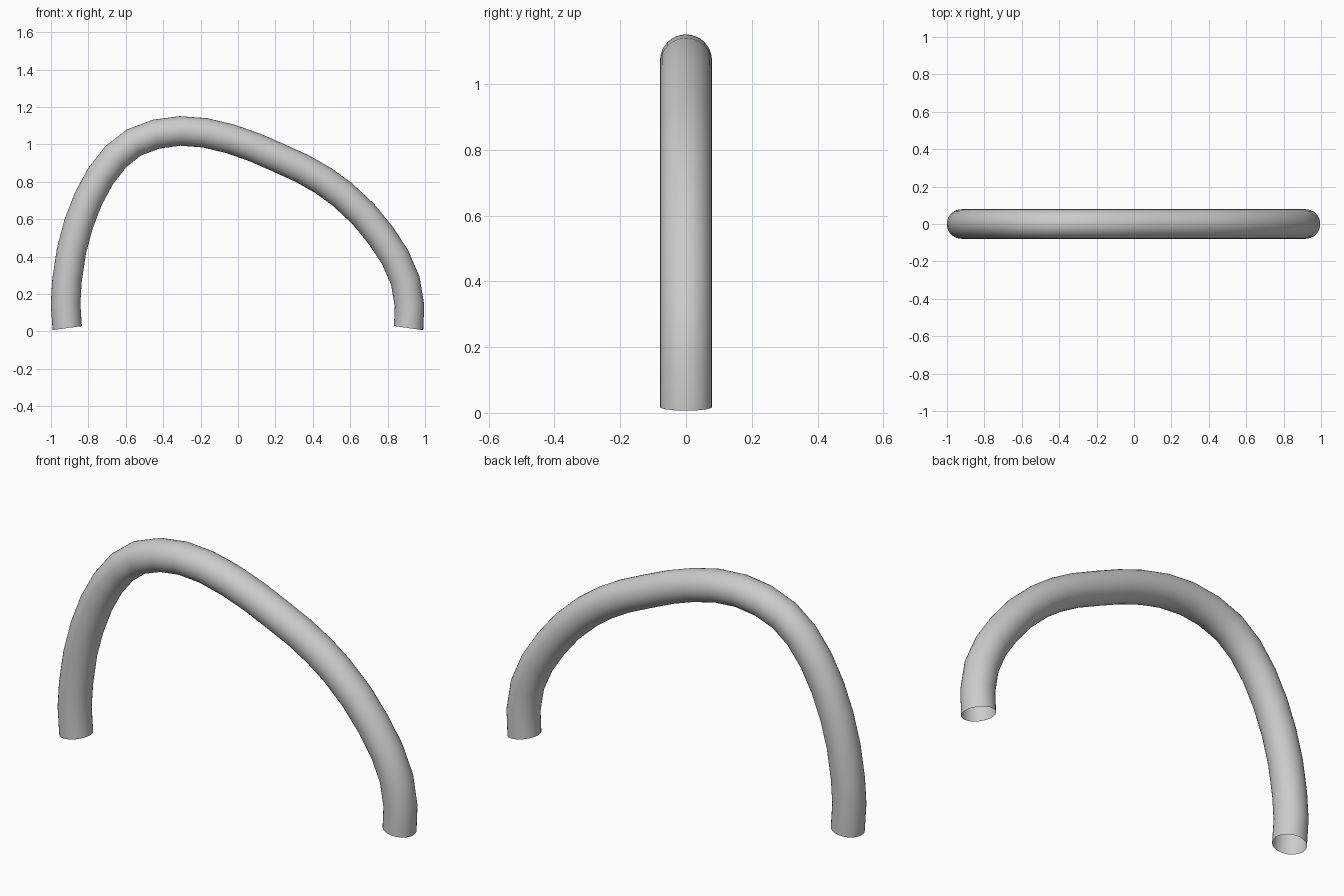
import bpy, bmesh, math
from mathutils import Vector

if "Cube" in bpy.data.objects:
    bpy.data.objects.remove(bpy.data.objects["Cube"])

RADIUS, SIDES = 0.079, 32

# Centre line of the bent tube in the x-z plane, left foot to right foot
PATH = [(-.913, .018), (-.922, .15), (-.914, .275), (-.89, .433), (-.852, .575),
        (-.80, .71), (-.735, .83), (-.653, .935), (-.557, 1.01), (-.437, 1.055),
        (-.31, 1.072), (-.177, 1.062), (-.042, 1.03), (.087, .985), (.22, .927),
        (.345, .87), (.455, .807), (.555, .735), (.67, .628), (.762, .515),
        (.84, .397), (.895, .27), (.917, .137), (.912, .018)]
pts = [Vector((x, 0, z)) for x, z in PATH]


def tangent(i):
    """Path direction; the two ends carry the curvature on past the last segment."""
    if 0 < i < len(pts) - 1:
        return ((pts[i] - pts[i - 1]).normalized() + (pts[i + 1] - pts[i]).normalized()).normalized()
    a, b = (0, 1) if i == 0 else (i - 1, i)
    inner = 1 if i == 0 else i - 1
    return (2 * (pts[b] - pts[a]).normalized() - tangent(inner)).normalized()


# Sweep a circle along the path, leaving both ends open
bm = bmesh.new()
rings = []
for i, p in enumerate(pts):
    t = tangent(i)
    side = Vector((-t.z, 0, t.x))
    ring = []
    for k in range(SIDES):
        a = 2 * math.pi * k / SIDES
        ring.append(bm.verts.new(p + RADIUS * (math.cos(a) * side + Vector((0, math.sin(a), 0)))))
    rings.append(ring)
for r, s in zip(rings, rings[1:]):
    for k in range(SIDES):
        n = (k + 1) % SIDES
        bm.faces.new((r[k], r[n], s[n], s[k])).smooth = True
bmesh.ops.recalc_face_normals(bm, faces=bm.faces)

mesh = bpy.data.meshes.new("bent_tube")
bm.to_mesh(mesh)
bm.free()
bpy.context.collection.objects.link(bpy.data.objects.new("bent_tube", mesh))
